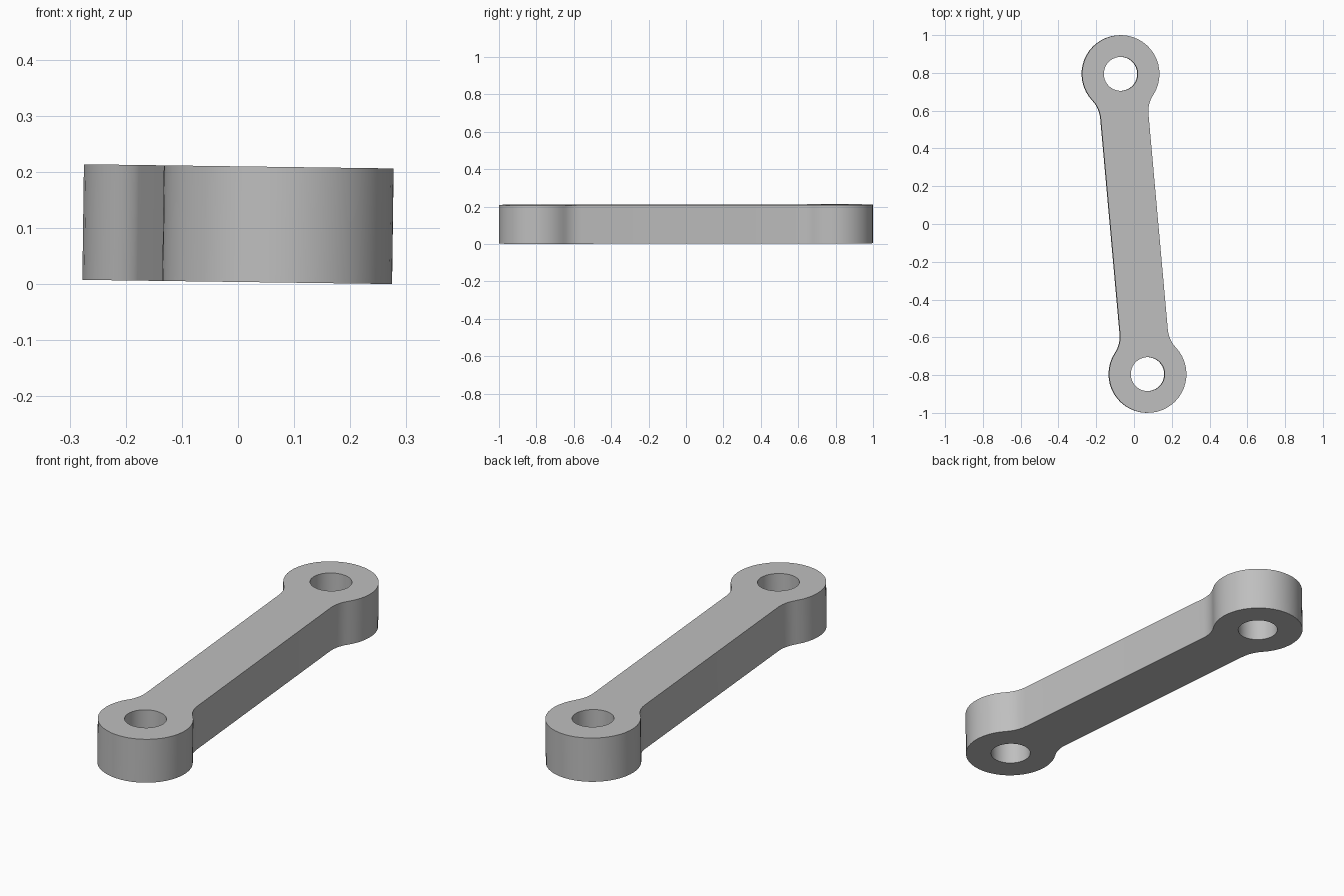
import bpy, bmesh, math
from mathutils import Matrix, Vector

if "Cube" in bpy.data.objects:
    bpy.data.objects.remove(bpy.data.objects["Cube"])

HALF_SPAN = 0.798     # centre to each hole
EYE_R = 0.205
HOLE_R = 0.09
BAR_HALF = 0.127
FILLET_R = 0.158
THICK = 0.206


def arc(cx, cy, r, start, end, steps):
    return [Vector((cx + r * math.cos(start + (end - start) * i / steps),
                    cy + r * math.sin(start + (end - start) * i / steps), 0))
            for i in range(steps + 1)]


def add_loop(bm, points):
    verts = [bm.verts.new(p) for p in points]
    return [bm.edges.new((a, b)) for a, b in zip(verts, verts[1:] + verts[:1])]


# Outline of one end: fillet, round eye, fillet; the other end is a half turn
drop = math.sqrt((FILLET_R + EYE_R) ** 2 - (FILLET_R + BAR_HALF) ** 2)
angle = math.atan2(drop, FILLET_R + BAR_HALF)
fx, fy = BAR_HALF + FILLET_R, HALF_SPAN - drop
end = arc(fx, fy, FILLET_R, math.pi, math.pi - angle, 6)
end += arc(0, HALF_SPAN, EYE_R, -angle, math.pi + angle, 32)[1:]
end += arc(-fx, fy, FILLET_R, angle, 0, 6)[1:]
outline = end + [-p for p in end]

# Flat face with two holes, extruded to a plate
bm = bmesh.new()
edges = add_loop(bm, outline)
for side in (-1, 1):
    edges += add_loop(bm, arc(0, side * HALF_SPAN, HOLE_R, 0, math.tau, 32)[:-1])
bmesh.ops.triangle_fill(bm, use_beauty=True, use_dissolve=False,
                        edges=edges, normal=(0, 0, 1))
res = bmesh.ops.extrude_face_region(bm, geom=bm.faces[:])
top = [g for g in res["geom"] if isinstance(g, bmesh.types.BMVert)]
bmesh.ops.translate(bm, verts=top, vec=(0, 0, THICK))
bmesh.ops.recalc_face_normals(bm, faces=bm.faces[:])

# Turn the link on the ground plane, with a slight sideways tilt
turn = Matrix.Rotation(math.radians(5.13), 4, 'Z')
tilt = Matrix.Rotation(0.0135, 4, 'Y')
bm.transform(tilt @ turn)
low = min(v.co.z for v in bm.verts)
mid_x = (min(v.co.x for v in bm.verts) + max(v.co.x for v in bm.verts)) / 2
bm.transform(Matrix.Translation((-mid_x, 0, -low)))

mesh = bpy.data.meshes.new("link_arm")
bm.to_mesh(mesh)
bm.free()
link = bpy.data.objects.new("link_arm", mesh)
bpy.context.collection.objects.link(link)

# Plain grey metal
grey = bpy.data.materials.new("grey_metal")
grey.use_nodes = True
colour = (0.52, 0.52, 0.52, 1)
grey.diffuse_color = colour
grey.node_tree.nodes["Principled BSDF"].inputs["Base Color"].default_value = colour
mesh.materials.append(grey)

bpy.ops.object.select_all(action='DESELECT')
link.select_set(True)
bpy.context.view_layer.objects.active = link
bpy.ops.object.shade_smooth_by_angle(angle=math.radians(35))
